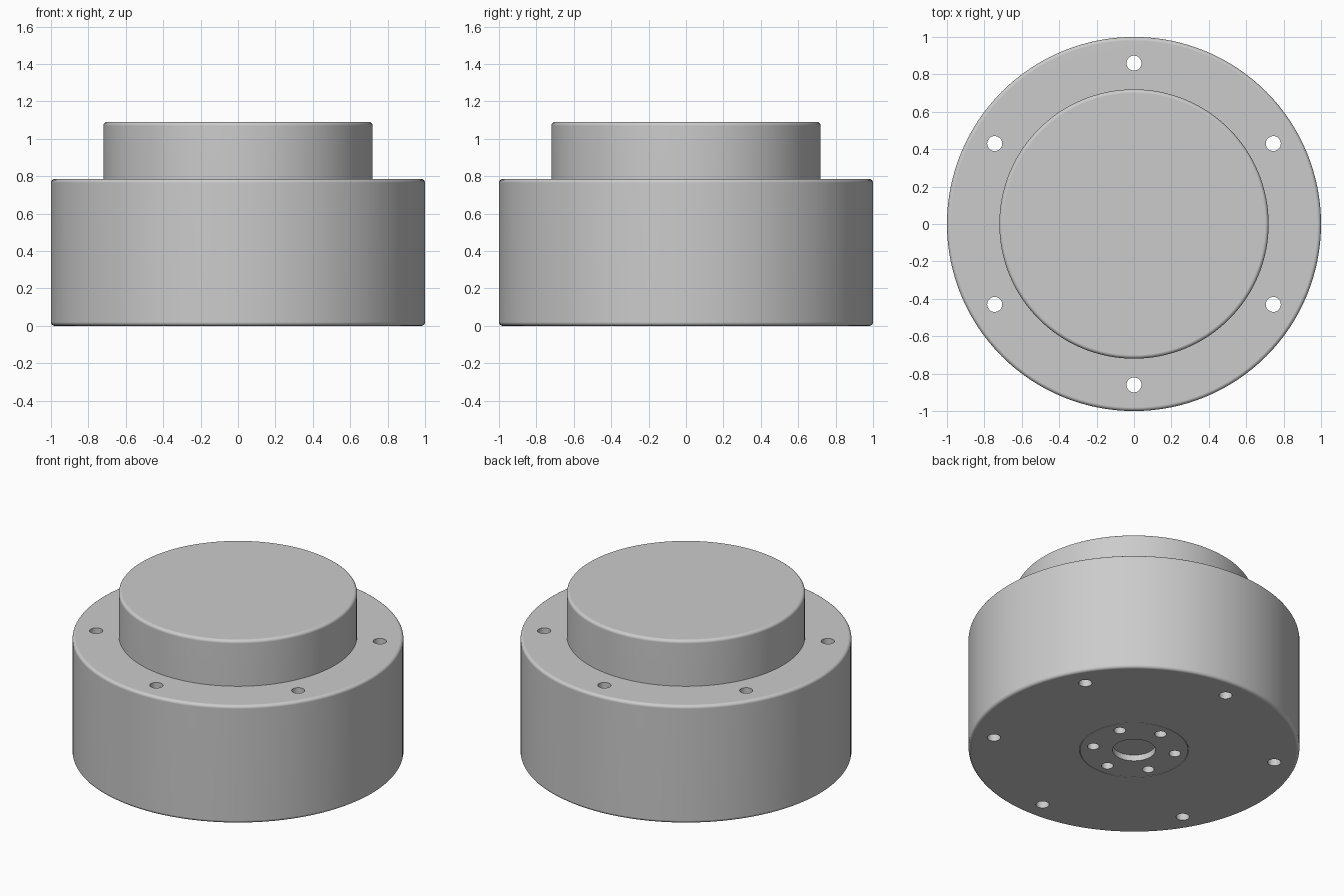
import bpy
from math import pi, cos, sin, radians

if "Cube" in bpy.data.objects:
    bpy.data.objects.remove(bpy.data.objects["Cube"])

# Single plain grey
grey = bpy.data.materials.new("machined_grey")
grey.use_nodes = True
COLOUR = (0.6, 0.6, 0.6, 1)
grey.diffuse_color = COLOUR
grey.node_tree.nodes["Principled BSDF"].inputs["Base Color"].default_value = COLOUR


def cylinder(name, radius, z0, z1, sides=128, x=0, y=0):
    bpy.ops.mesh.primitive_cylinder_add(vertices=sides, radius=radius, depth=z1 - z0,
                                        location=(x, y, (z0 + z1) / 2))
    ob = bpy.context.object
    ob.name = name
    ob.data.materials.append(grey)
    return ob


def apply(ob, mod):
    bpy.context.view_layer.objects.active = ob
    bpy.ops.object.modifier_apply(modifier=mod.name)


def round_rims(ob, width):
    mod = ob.modifiers.new("Round", 'BEVEL')
    mod.width, mod.segments = width, 4
    mod.limit_method, mod.angle_limit = 'ANGLE', radians(60)
    apply(ob, mod)


def cut(ob, cutter):
    mod = ob.modifiers.new("Cut", 'BOOLEAN')
    mod.operation, mod.solver, mod.object = 'DIFFERENCE', 'EXACT', cutter
    apply(ob, mod)
    bpy.data.objects.remove(cutter)


def cut_hole_ring(ob, ring_radius, hole_radius, z0, z1):
    for i in range(6):
        a = pi / 2 + i * pi / 3
        cut(ob, cylinder("cutter", hole_radius, z0, z1, 32,
                         ring_radius * cos(a), ring_radius * sin(a)))


def finish(ob):
    bpy.ops.object.select_all(action='DESELECT')
    ob.select_set(True)
    bpy.context.view_layer.objects.active = ob
    bpy.ops.object.shade_smooth_by_angle(angle=radians(40))
    mod = ob.modifiers.new("Flat face normals", 'WEIGHTED_NORMAL')
    mod.keep_sharp = True


# Main housing with six through bolt holes and a pocket underneath
housing = cylinder("housing", 1, 0, 0.785)
round_rims(housing, 0.02)
cut_hole_ring(housing, 0.86, 0.04, -0.1, 1)
cut(housing, cylinder("cutter", 0.329, -0.1, 0.1, 96))
finish(housing)

# Raised round cap
cap = cylinder("cap", 0.72, 0.74, 1.09)
round_rims(cap, 0.02)
finish(cap)

# Output hub set flush in the pocket, with centre recess and bolt holes
hub = cylinder("output_hub", 0.326, 0, 0.1, 96)
cut(hub, cylinder("cutter", 0.13, -0.1, 0.04, 64))
cut_hole_ring(hub, 0.25, 0.036, -0.1, 0.09)
finish(hub)
